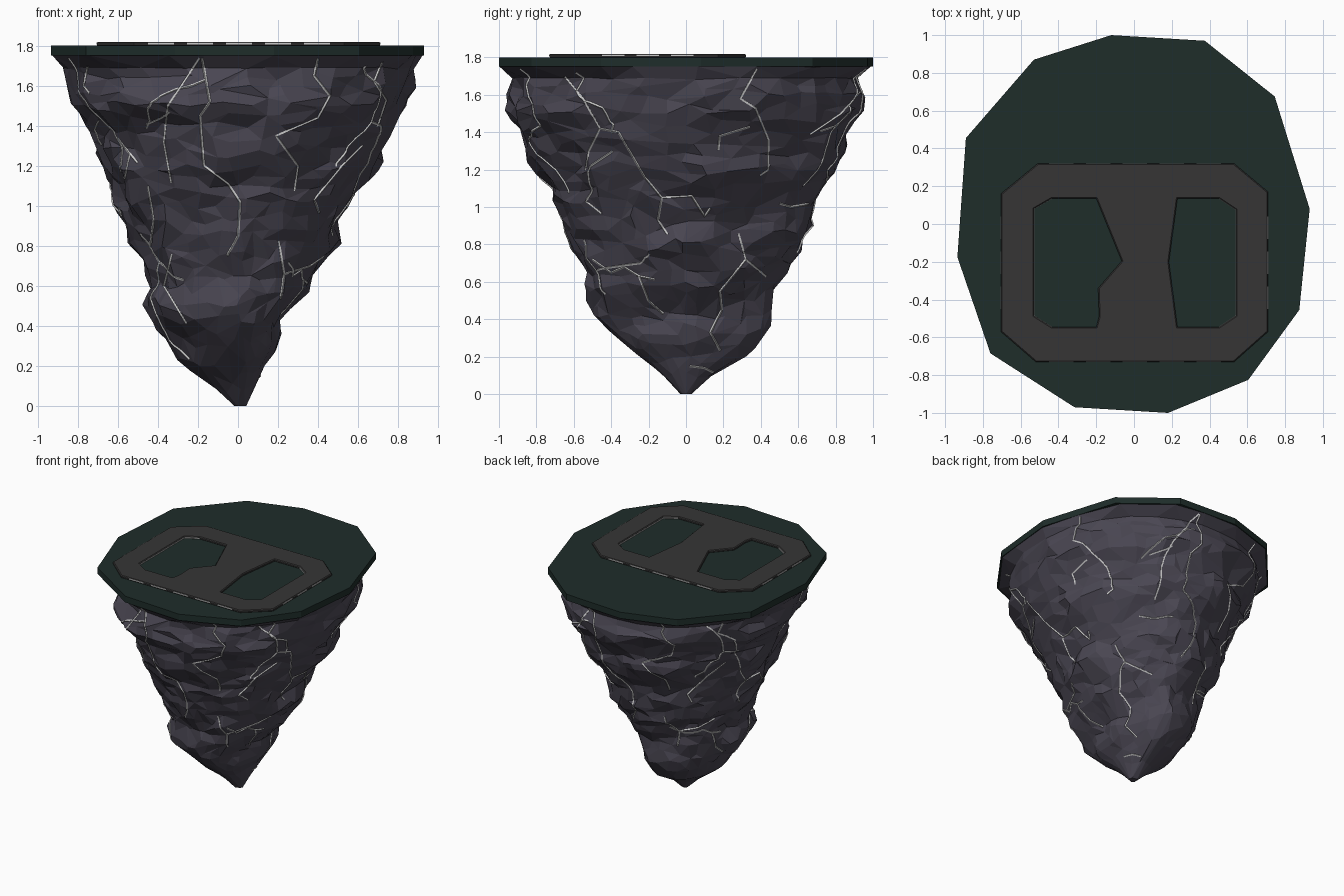
import bpy, bmesh, math, random
from mathutils import Vector, noise
from mathutils.bvhtree import BVHTree

if "Cube" in bpy.data.objects:
    bpy.data.objects.remove(bpy.data.objects["Cube"])

random.seed(4)
scene = bpy.context.scene


def material(name, rgb):
    m = bpy.data.materials.new(name)
    m.diffuse_color = (*rgb, 1)
    m.use_nodes = True
    m.node_tree.nodes["Principled BSDF"].inputs["Base Color"].default_value = m.diffuse_color
    return m


def add_object(name, data, mat=None):
    ob = bpy.data.objects.new(name, data)
    if mat:
        data.materials.append(mat)
    scene.collection.objects.link(ob)
    return ob


def from_bmesh(name, bm, mat=None):
    bmesh.ops.recalc_face_normals(bm, faces=bm.faces)
    me = bpy.data.meshes.new(name)
    bm.to_mesh(me)
    bm.free()
    return add_object(name, me, mat)


def curve_mesh(name, paths, mat=None, **settings):
    """Poly curves turned into one flat-shaded mesh object."""
    cu = bpy.data.curves.new(name, 'CURVE')
    for key, value in settings.items():
        setattr(cu, key, value)
    for pts in paths:
        sp = cu.splines.new('POLY')
        sp.points.add(len(pts) - 1)
        for p, co in zip(sp.points, pts):
            p.co = (*co, 1)
        sp.use_cyclic_u = cu.dimensions == '2D'
        sp.use_smooth = False
    tmp = add_object(name + "_curve", cu)
    me = bpy.data.meshes.new_from_object(
        tmp.evaluated_get(bpy.context.evaluated_depsgraph_get()))
    bpy.data.objects.remove(tmp)
    me.name = name
    me.shade_flat()
    return add_object(name, me, mat)


rock_mat = material("rock", (0.068, 0.062, 0.085))
grass_mat = material("dark_green", (0.013, 0.026, 0.023))
road_mat = material("asphalt", (0.037, 0.036, 0.036))
light_mat = material("pale_line", (0.8, 0.8, 0.8))

# Twelve-sided ground plate
rim = [(-.12, 1), (.375, .97), (.745, .675), (.93, .08), (.875, -.455), (.605, -.825),
       (.18, -1), (-.315, -.97), (-.76, -.685), (-.935, -.175), (-.89, .455), (-.53, .87)]
bm = bmesh.new()
base = bm.faces.new([bm.verts.new((x, y, 1.75)) for x, y in rim])
ext = bmesh.ops.extrude_face_region(bm, geom=[base])
for v in ext['geom']:
    if isinstance(v, bmesh.types.BMVert):
        v.co.z = 1.8
if not any(abs(f.normal.z) > .9 and f.verts[0].co.z < 1.76 for f in bm.faces):
    bm.faces.new([v for v in bm.verts if v.co.z < 1.76])
from_bmesh("ground_plate", bm, grass_mat)

# Rock: half-widths at each height (z, -x, +x, -y, +y)
profile = [(0, .02, .04, .03, .03), (.1, .13, .09, .13, .14), (.2, .28, .14, .25, .33),
           (.3, .36, .20, .37, .43), (.42, .43, .21, .51, .45), (.5, .47, .28, .52, .46),
           (.6, .46, .37, .53, .50), (.8, .54, .48, .62, .63), (1, .61, .56, .70, .68),
           (1.2, .68, .69, .82, .80), (1.4, .76, .78, .89, .87), (1.5, .84, .84, .97, .95),
           (1.6, .86, .87, .96, .97), (1.69, .88, .88, .93, .93)]


def widths(z):
    for a, b in zip(profile, profile[1:]):
        if z <= b[0]:
            t = (z - a[0]) / (b[0] - a[0])
            return [p + (q - p) * t for p, q in zip(a[1:], b[1:])]
    return profile[-1][1:]


def rim_point(a):
    d = Vector((math.cos(a), math.sin(a)))
    for p, q in zip(rim, rim[1:] + rim[:1]):
        p, q = Vector(p), Vector(q)
        e = q - p
        den = d.cross(e)
        if abs(den) > 1e-9:
            t, s = p.cross(e) / den, p.cross(d) / den
            if t > 0 and -1e-6 <= s <= 1 + 1e-6:
                return d * t * .995
    return d * .9


SEG, RINGS = 54, 38
bm = bmesh.new()
rings = []
for i in range(RINGS + 1):
    top, z0 = i == RINGS, 1.69 * i / (RINGS - 1)
    ring = []
    for j in range(SEG):
        a = math.tau * (j + (0 if top else random.uniform(-.3, .3))) / SEG
        if top:
            x, y = rim_point(a)
            z = 1.75
        else:
            z = z0 + (random.uniform(-.016, .016) if 0 < i < RINGS - 1 else 0)
            xn, xp, yn, yp = widths(z)
            c, s = math.cos(a), math.sin(a)
            x, y = c * (xp if c > 0 else xn), s * (yp if s > 0 else yn)
            q = Vector((x * 3.6, y * 3.6, z * 5))
            n = .045 * noise.noise(q) + .035 * noise.noise(q * 2.1) + random.uniform(-.008, .008)
            r = max(math.hypot(x, y), .01)
            k = 1 + (n - .012) / r * min(1, z * 2) * (.3 if i == RINGS - 1 else 1)
            x, y = x * k, y * k
        ring.append(bm.verts.new((x, y, z)))
    rings.append(ring)
for lo, hi in zip(rings, rings[1:]):
    for j in range(SEG):
        k = (j + 1) % SEG
        bm.faces.new((lo[j], lo[k], hi[k], hi[j]))
bm.faces.new(rings[0])
bm.faces.new(rings[-1])
rock = from_bmesh("hanging_rock", bm, rock_mat)
facets = rock.modifiers.new("facets", 'DECIMATE')
facets.ratio = .42

# Glowing cracks: drawn in front and side view, then projected on the rock
front = [[(-.19, 1.74), (-.27, 1.62), (-.35, 1.5), (-.37, 1.32), (-.33, 1.1)],
         [(-.34, 1.47), (-.38, 1.44), (-.47, 1.4)],
         [(-.18, 1.74), (-.14, 1.52), (-.19, 1.45), (-.17, 1.2), (-.05, 1.11), (.01, 1.02),
          (0, .85), (-.06, .74)],
         [(.4, 1.74), (.38, 1.65), (.46, 1.55), (.4, 1.44), (.19, 1.35), (.3, 1.2), (.28, 1.06)],
         [(.72, 1.72), (.68, 1.62), (.74, 1.53), (.69, 1.38)],
         [(.62, 1.3), (.52, 1.2), (.38, 1.03), (.41, .95)],
         [(.43, .75), (.36, .7), (.23, .66), (.2, .84)], [(.23, .66), (.21, .52)],
         [(-.6, 1.34), (-.54, 1.26), (-.57, 1.12)], [(-.54, 1.26), (-.49, 1.2)],
         [(-.33, .76), (-.37, .6), (-.25, .4)], [(-.45, 1.1), (-.42, .93), (-.44, .78)],
         [(-.75, 1.7), (-.77, 1.6), (-.73, 1.55)]]
side = [[(-.65, 1.7), (-.55, 1.58), (-.46, 1.42), (-.52, 1.3), (-.54, 1.18)],
        [(-.46, 1.42), (-.36, 1.4), (-.22, 1.16), (-.13, 1.05), (.03, 1.06), (.1, .95), (.14, 1.01)],
        [(-.13, 1.05), (-.15, .93), (-.09, .84)],
        [(.38, 1.74), (.29, 1.58), (.37, 1.53), (.44, 1.36), (.44, 1.2), (.38, 1.16)],
        [(.34, 1.43), (.18, 1.38), (.17, 1.29)], [(.96, 1.65), (.83, 1.5), (.65, 1.38)],
        [(-.5, .72), (-.4, .65), (-.33, .68), (-.25, .63), (-.15, .61)],
        [(-.25, .63), (-.2, .5), (-.11, .42)],
        [(.28, .86), (.32, .72), (.44, .62)],
        [(.32, .72), (.18, .55), (.19, .45), (.13, .33), (.19, .22)],
        [(.5, 1.02), (.56, 1), (.67, 1.02)], [(.02, .15), (.1, .14), (.16, .11)]]
bpy.context.view_layer.update()
tree = BVHTree.FromObject(rock, bpy.context.evaluated_depsgraph_get())


def project(path, out, across):
    """Cast the sketched path inward; split where it leaves the surface."""
    run = []
    for (u0, z0), (u1, z1) in zip(path, path[1:]):
        n = max(2, int(math.hypot(u1 - u0, z1 - z0) / .015))
        for i in range(n):
            u, z = u0 + (u1 - u0) * i / n, z0 + (z1 - z0) * i / n
            hit = tree.ray_cast(out * 3 + across * u + Vector((0, 0, z)), -out)[0]
            if hit and (not run or (hit - run[-1]).length < .09):
                run.append(hit)
            else:
                if len(run) > 2:
                    yield run
                run = [hit] if hit else []
    if len(run) > 2:
        yield run


X, Y = Vector((1, 0, 0)), Vector((0, 1, 0))
lines = []
for paths, out, across in ((front, -Y, X), (side, X, Y), (front[:8], Y, -X), (side[:10], -X, -Y)):
    for p in paths:
        lines += list(project(p, out, across))
curve_mesh("rock_cracks", lines, light_mat, dimensions='3D', bevel_depth=.007, bevel_resolution=0)

# Road: octagonal loop with a crossing lane, bevelled edges
outer = [(-.51, .32), (.53, .32), (.71, .17), (.71, -.57), (.53, -.73), (-.52, -.73),
         (-.705, -.57), (-.705, .16)]
left = [(-.53, .08), (-.435, .135), (-.2, .135), (-.065, -.196), (-.19, -.34), (-.185, -.49),
        (-.2, -.545), (-.435, -.545), (-.53, -.485)]
right = [(.23, .135), (.45, .135), (.54, .075), (.54, -.485), (.45, -.545), (.23, -.545), (.185, -.2)]
road = curve_mesh("road_loop", [[(x, y, 0) for x, y in p] for p in (outer, left, right)], road_mat,
                  dimensions='2D', fill_mode='BOTH', extrude=.005, bevel_depth=.006,
                  bevel_resolution=0, offset=-.006)
road.location.z = 1.808

# Pale dashes on the outer edge, thin lines on the inner kerbs
bm = bmesh.new()


def dash(a, b, w, z):
    a, b = Vector((*a, z)), Vector((*b, z))
    d = b - a
    cube = bmesh.ops.create_cube(bm, size=1)['verts']
    bmesh.ops.scale(bm, verts=cube, vec=(d.length, w, .008))
    bmesh.ops.rotate(bm, verts=cube, matrix=d.to_track_quat('X', 'Z').to_matrix())
    bmesh.ops.translate(bm, verts=cube, vec=(a + b) / 2)


for i in range(5):
    x = -.45 + i * .195
    for y in (-.727, .317):
        dash((x, y), (x + .13, y), .009, 1.811)
for i in range(3):
    y = -.45 + i * .185
    for x in (-.702, .707):
        dash((x, y), (x, y + .12), .009, 1.811)
for p in (left[:2], left[-2:], (left[-1], left[0]), right[1:3], right[2:4], right[3:5]):
    dash(*p, .004, 1.807)
from_bmesh("edge_markings", bm, light_mat)
